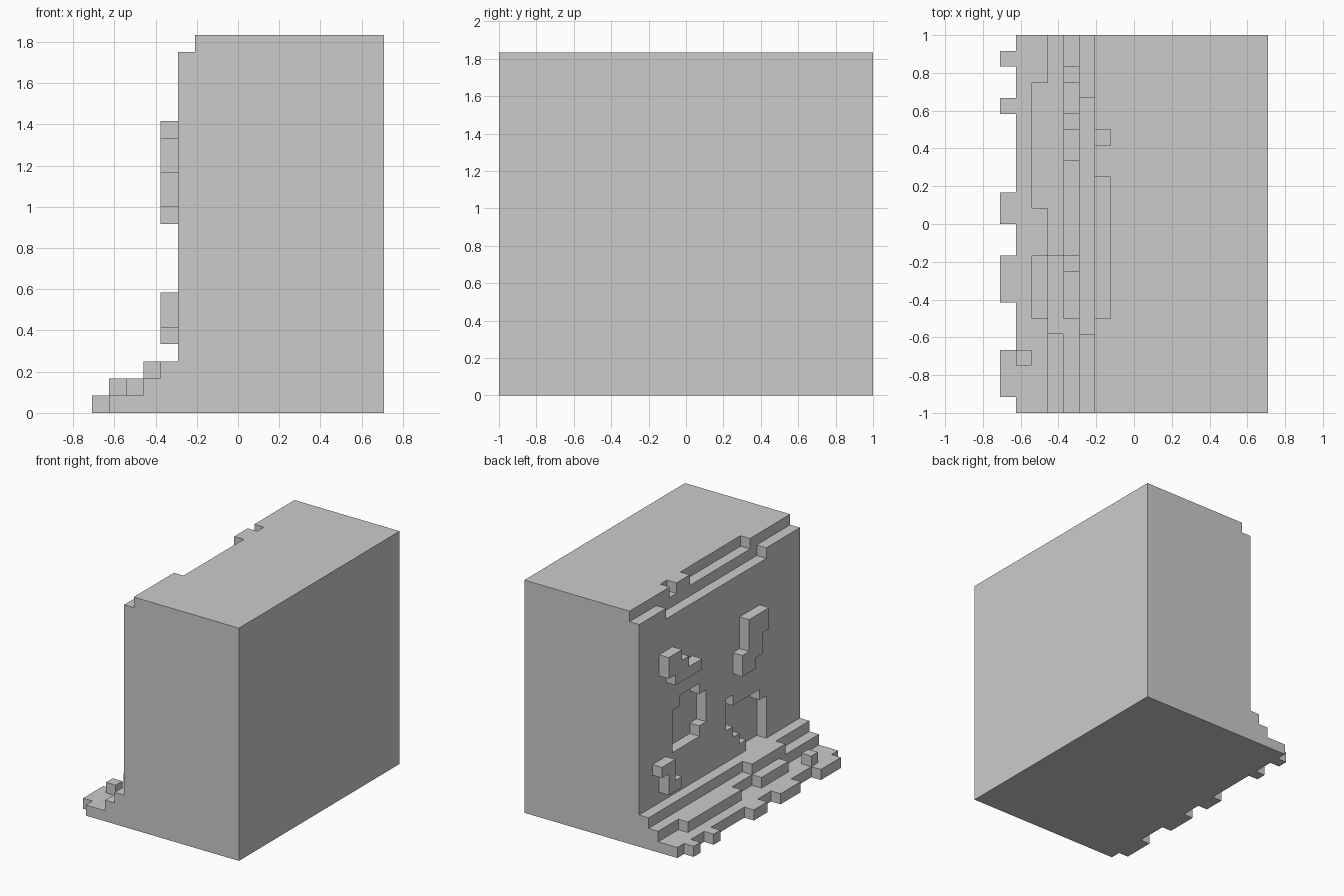
import bpy, bmesh

if "Cube" in bpy.data.objects:
    bpy.data.objects.remove(bpy.data.objects["Cube"])

U = 1 / 12                      # one block of the grid
NX, NY, NZ = 17, 24, 22         # grid size; x index 0 is the low, stepped side
cells = set()


def box(i0, i1, j0, j1, k0, k1):
    return {(i, j, k) for i in range(i0, i1) for j in range(j0, j1) for k in range(k0, k1)}


# Main cliff mass with a stepped rim at the top
cells |= box(5, NX, 0, NY, 0, NZ)
cells -= box(5, 6, 0, NY, 21, 22)
cells -= box(5, 6, 5, 20, 20, 21)
for j0, j1 in [(6, 15), (17, 18)]:
    cells -= box(6, 7, j0, j1, 21, 22)

# Stepped foot: three full-length layers
for k, i in enumerate([1, 3, 4]):
    cells |= box(i, 6, 0, NY, k, k + 1)

# Ragged edge of each foot layer: (layer, column, y ranges)
for k, i, spans in [
    (0, 0, [(1, 4), (7, 10), (12, 14), (19, 20), (22, 23)]),
    (1, 2, [(6, 10), (13, 21)]),
    (1, 1, [(3, 4)]),
    (2, 3, [(5, 10)]),
]:
    for j0, j1 in spans:
        cells |= box(i, i + 1, j0, j1, k, k + 1)

# Raised rock patches on the face: (y0, y1, z0, z1)
for r in [
    (20, 21, 15, 17), (19, 20, 14, 17), (18, 19, 14, 16), (16, 18, 14, 15),
    (6, 7, 14, 16), (7, 8, 12, 16), (8, 9, 11, 16), (9, 10, 11, 13),
    (21, 22, 6, 7), (20, 21, 4, 7), (19, 20, 4, 5),
]:
    cells |= box(4, 5, *r)

# Sunken patches in the face
for r in [
    (18, 19, 7, 11), (15, 18, 7, 12), (14, 15, 8, 11),
    (10, 11, 6, 9), (9, 10, 5, 8), (8, 9, 4, 8), (6, 8, 3, 8), (5, 6, 3, 7),
]:
    cells -= box(5, 6, *r)

# Skin the blocks: a face wherever a block meets open air
bm = bmesh.new()
verts = {}


def vert(p):
    if p not in verts:
        verts[p] = bm.verts.new(((p[0] - NX / 2) * U, (p[1] - NY / 2) * U, p[2] * U))
    return verts[p]


for c in sorted(cells):
    for axis in range(3):
        a, b = (axis + 1) % 3, (axis + 2) % 3
        for side in (0, 1):
            n = list(c)
            n[axis] += 2 * side - 1
            if tuple(n) in cells:
                continue
            quad = []
            for da, db in [(0, 0), (1, 0), (1, 1), (0, 1)]:
                p = list(c)
                p[axis] += side
                p[a] += da
                p[b] += db
                quad.append(vert(tuple(p)))
            bm.faces.new(quad if side else quad[::-1])

# Merge coplanar squares into large flat faces
bmesh.ops.dissolve_limit(bm, angle_limit=0.01, verts=bm.verts[:], edges=bm.edges[:])
bmesh.ops.triangulate(bm, faces=[f for f in bm.faces if len(f.verts) > 4])

mesh = bpy.data.meshes.new("cliff_block")
bm.to_mesh(mesh)
bm.free()
bpy.context.collection.objects.link(bpy.data.objects.new("cliff_block", mesh))
